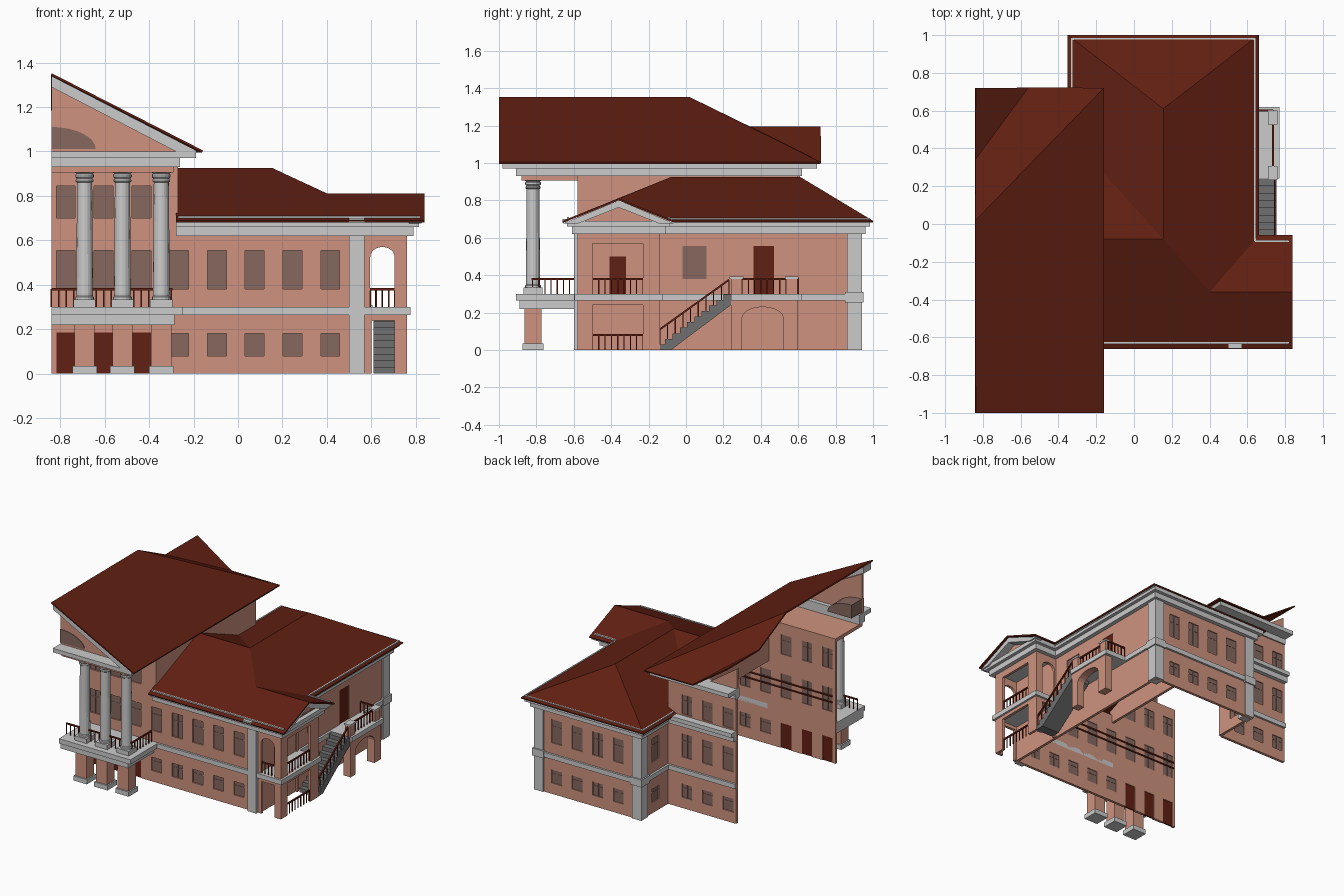
import bpy, bmesh, math
from mathutils import Vector

if "Cube" in bpy.data.objects:
    bpy.data.objects.remove(bpy.data.objects["Cube"])


def mat(name, c):
    m = bpy.data.materials.new(name)
    m.diffuse_color = (*c, 1)
    m.use_nodes = True
    m.node_tree.nodes["Principled BSDF"].inputs["Base Color"].default_value = m.diffuse_color
    return m


SALMON = mat("plaster", (0.62, 0.29, 0.21))
RED = mat("roof_red", (0.12, 0.014, 0.006))
GLASS = mat("glass", (0.24, 0.14, 0.115))
STONE = mat("dark_stone", (0.16, 0.16, 0.16))


def finish(name, bm, m=None, thick=0, offset=0):
    bmesh.ops.recalc_face_normals(bm, faces=bm.faces)
    me = bpy.data.meshes.new(name)
    bm.to_mesh(me)
    bm.free()
    ob = bpy.data.objects.new(name, me)
    bpy.context.collection.objects.link(ob)
    if m:
        me.materials.append(m)
    if thick:
        s = ob.modifiers.new("thickness", 'SOLIDIFY')
        s.thickness, s.offset = thick, offset
    return ob


def boxes(name, items, m=None):
    """Each item: x0, x1, y0, y1, z0, z1"""
    bm = bmesh.new()
    for x0, x1, y0, y1, z0, z1 in items:
        vs = bmesh.ops.create_cube(bm, size=1)['verts']
        for v in vs:
            v.co = Vector(((x0 + x1) / 2 + v.co.x * (x1 - x0), (y0 + y1) / 2 + v.co.y * (y1 - y0),
                           (z0 + z1) / 2 + v.co.z * (z1 - z0)))
    return finish(name, bm, m)


def put(axis, u, p, z):
    return (u, p, z) if axis == 'x' else (p, u, z)


def prism(name, pts, axis, p0, p1, m=None):
    """Profile in (u, z), extruded across the wall from p0 to p1"""
    bm = bmesh.new()
    f = bm.faces.new([bm.verts.new(put(axis, u, p0, z)) for u, z in pts])
    r = bmesh.ops.extrude_face_region(bm, geom=[f])
    d = Vector(put(axis, 0, p1 - p0, 0))
    bmesh.ops.translate(bm, vec=d, verts=[v for v in r['geom'] if isinstance(v, bmesh.types.BMVert)])
    return finish(name, bm, m)


def wall(name, axis, p, u0, u1, z0, z1, holes=()):
    """Thin wall running along one axis with rectangular holes"""
    us = sorted({u0, u1, *[v for h in holes for v in h[:2]]})
    zs = sorted({z0, z1, *[v for h in holes for v in h[2:]]})
    bm = bmesh.new()
    for a, b in zip(us, us[1:]):
        for c, d in zip(zs, zs[1:]):
            mu, mz = (a + b) / 2, (c + d) / 2
            if not any(h[0] < mu < h[1] and h[2] < mz < h[3] for h in holes):
                bm.faces.new([bm.verts.new(put(axis, u, p, z)) for u, z in ((a, c), (b, c), (b, d), (a, d))])
    bmesh.ops.remove_doubles(bm, verts=bm.verts, dist=1e-5)
    return finish(name, bm, SALMON, 0.02)


def slab(axis, u0, u1, p0, p1, z0, z1):
    return (u0, u1, p0, p1, z0, z1) if axis == 'x' else (p0, p1, u0, u1, z0, z1)


def windows(name, axis, p, holes):
    """Recessed panes with a cross of dark glazing bars"""
    boxes(name + "_panes", [slab(axis, h[0], h[1], p - .003, p + .003, h[2], h[3]) for h in holes], GLASS)
    bars = []
    for a, b, c, d in holes:
        bars.append(slab(axis, (a + b) / 2 - .003, (a + b) / 2 + .003, p - .005, p + .005, c, d))
        bars.append(slab(axis, a, b, p - .005, p + .005, c + (d - c) * .68, c + (d - c) * .68 + .005))
    boxes(name + "_bars", bars, GLASS)


def row(cs, z0, z1, w=.085):
    return [(c - w / 2, c + w / 2, z0, z1) for c in cs]


def railing(name, a, b, n=6, h=.08):
    """Handrail and balusters from a to b (may slope)"""
    a, b = Vector(a), Vector(b)
    bm = bmesh.new()
    def bar(p, q, w):
        vs = bmesh.ops.create_cube(bm, size=1)['verts']
        d = q - p
        rot = d.to_track_quat('Z', 'Y')
        for v in vs:
            v.co = (p + q) / 2 + rot @ Vector((v.co.x * w, v.co.y * w, v.co.z * d.length))
    up = Vector((0, 0, h))
    bar(a + up, b + up, .01)
    for i in range(n + 1):
        p = a.lerp(b, i / n)
        bar(p, p + up, .006)
    finish(name, bm, RED)


# front wall: doors, three window storeys
LOW, MID, TOP = (.08, .18), (.38, .555), (.70, .845)
C3, C4 = (-.775, -.605, -.435), (-.095, .075, .245, .415)
doors = row(C3, 0, .185)
f_win = row((-.265,) + C4, *LOW) + row(C3 + (-.265,) + C4, *MID)
wall("front_wall", 'x', -.57, -.84, .575, 0, .68, f_win + doors)
windows("front_windows", 'x', -.568, f_win)
boxes("front_doors", [slab('x', a, b, -.575, -.565, c, d) for a, b, c, d in doors], RED)
wall("front_upper_wall", 'x', -.57, -.84, -.28, .68, .93, row(C3, *TOP))
windows("front_upper_windows", 'x', -.568, row(C3, *TOP))
boxes("inner_rods", [(-.82, .12, -.553, -.547, z, z + .01) for z in (.45, .495)], RED)

# rear walls
n_win = row(C4, *LOW) + row(C4, *MID)
wall("north_wall", 'x', .92, -.27, .575, 0, .68, n_win)
windows("north_windows", 'x', .92, n_win)
b_win = row(C3, *LOW) + row(C3, *MID) + row(C3, *TOP)
wall("centre_back_wall", 'x', .60, -.84, -.28, 0, .93, b_win)
windows("centre_back_windows", 'x', .60, b_win)
w_win = row((.76,), *LOW) + row((.76,), *MID)
wall("west_wall", 'y', -.27, .60, .92, 0, .68, w_win)
windows("west_windows", 'y', -.27, w_win)
wall("centre_side_upper_wall", 'y', -.28, -.58, .60, .62, .93)

# east wall with door and window
e_win = [(-.02, .11, .38, .555)]
e_door = [(.36, .47, .3, .555), (-.41, -.32, .3, .5)]
wall("east_wall", 'y', .575, -.57, .92, 0, .68, e_win + e_door)
windows("east_window", 'y', .575, e_win)
boxes("east_doors", [slab('y', a, b, .57, .58, c, d) for a, b, c, d in e_door], RED)

# loggia at the east end
low, high = (.60, .705, 0, .24), (.595, .705, .3, .57)
for nm, y in (("loggia_front", -.57), ("loggia_back", -.15)):
    wall(nm, 'x', y, .575, .76, 0, .68, [low, high])
    for s in (-1, 1):
        arc = [(.65 + s * .055 * math.cos(t * math.pi / 12), .525 + .045 * math.sin(t * math.pi / 12)) for t in range(7)]
        prism(nm + "_arch", arc + [(.65 + s * .055, .57)], 'x', y - .01, y + .01, SALMON)
wall("loggia_side", 'y', .75, -.57, -.15, 0, .68, [(-.5, -.23, 0, .24), (-.5, -.23, .3, .57)])
boxes("loggia_floors", [(.575, .76, -.57, -.15, .265, .3), (.575, .76, -.57, -.15, .62, .64)])
railing("loggia_rail_low", (.75, -.5, 0), (.75, -.23, 0), 8)
railing("loggia_rail_high", (.75, -.5, .3), (.75, -.23, .3), 8)
railing("loggia_rail_front", (.595, -.57, .3), (.705, -.57, .3), 4)


# mouldings around the walls: floor band and stepped cornice
def trim(name, o, z0, z1):
    k = .035
    y0, y1, x1, xl = -.58 - o, .93 + o, .585 + o, .76 + o
    boxes(name, [(-.28, xl, y0, y0 + k, z0, z1), (xl - k, xl, y0, -.14 + o, z0, z1),
                 (x1 - k, xl, -.14 + o - k, -.14 + o, z0, z1), (x1 - k, x1, -.14, y1, z0, z1),
                 (-.28 - o, x1, y1 - k, y1, z0, z1), (-.28 - o, -.28 - o + k, .61, y1, z0, z1),
                 (-.84, -.28, .61, .61 + o, z0, z1)])


trim("floor_band", .015, .265, .3)
trim("lower_cornice", .03, .62, .66)
trim("upper_cornice", .055, .66, .69)

# corner pilasters
boxes("pilasters", [(.5, .57, -.6, -.57, 0, .69), (.52, .595, .86, .94, 0, .66), (-.29, -.215, .86, .94, 0, .66),
                    (.51, .605, .85, .95, .255, .31), (-.30, -.205, .85, .95, .255, .31)])


# roofs
def roof(name, pts, faces):
    bm = bmesh.new()
    vs = [bm.verts.new(p) for p in pts]
    for f in faces:
        bm.faces.new([vs[i] for i in f])
    return finish(name, bm, RED, .01)


e, t = .685, .92
roof("wing_roof",
     [(-.28, -.66, e), (.84, -.66, e), (.84, -.36, .805), (.40, -.36, .805), (.155, -.08, t), (-.28, -.08, t),
      (.84, -.06, e), (.66, -.06, e), (.66, 1, e), (.155, .61, t), (-.35, 1, e), (-.35, .48, e)],
     [(0, 1, 2, 3, 4, 5), (2, 6, 7, 3), (4, 3, 7, 8, 9), (8, 10, 9), (9, 10, 11, 4), (4, 11, 5)])
roof("main_roof",
     [(-.84, -1, 1.347), (-.16, -1, 1), (-.16, .72, 1), (-.84, .02, 1.347), (-.84, .34, 1.19), (-.56, .72, 1),
      (-.84, .72, 1.19)],
     [(0, 1, 2, 3), (3, 2, 5, 4), (4, 5, 6)])
boxes("gutters", [(-.27, .82, -.635, -.625, .68, .71), (.635, .645, -.09, .98, .68, .705), (.64, .82, -.095, -.085, .68, .71),
                  (-.335, .645, .975, .985, .68, .705), (-.335, -.325, .62, .98, .68, .705), (.50, .57, -.66, -.63, .68, .70)])

# east pediment
prism("east_tympanum", [(-.60, .69), (-.12, .69), (-.36, .785)], 'y', .755, .77, SALMON)
for s in (-1, 1):
    prism("east_raking_cornice", [(-.36 + s * .3, .675), (-.36, .80), (-.36, .762), (-.36 + s * .22, .675)], 'y', .77, .825)

# main entablature and pediment
boxes("entablature_core", [(-.84, -.29, -.88, -.58, .905, .93)], SALMON)
for nm, o, y0, y1, z0, z1 in (("main_cornice_low", -.26, -.91, .62, .93, .97), ("main_cornice_high", -.19, -.98, .70, .97, 1.0)):
    boxes(nm, [(-.84, o, y0, -.84, z0, z1), (-.31, o, y0, y1, z0, z1), (-.84, o, .57, y1, z0, z1)])
tri = [(-.84, 1.0), (-.27, 1.0), (-.84, 1.295)]
prism("front_tympanum", tri, 'x', -.89, -.87, SALMON)
prism("back_tympanum", [(-.84, 1.0), (-.62, 1.0), (-.84, 1.15)], 'x', .58, .60, SALMON)
prism("front_raking_cornice", [(-.84, 1.34), (-.18, 1.0), (-.28, 1.0), (-.84, 1.29)], 'x', -.98, -.89)
lun = [(-.84 + .20 * math.sin(i * math.pi / 16), 1.01 + .10 * math.cos(i * math.pi / 16)) for i in range(9)]
prism("lunette", [(-.84, 1.01)] + lun[::-1], 'x', -.893, -.75, GLASS)

# portico: balcony, piers, columns
boxes("balcony", [(-.84, -.25, -.91, -.57, .265, .3), (-.84, -.285, -.89, -.57, .22, .265)])
prof = [(0, .33), (.042, .33), (.042, .345), (.037, .35), (.038, .36), (.034, .86), (.04, .865), (.04, .872), (.035, .878),
        (.042, .885), (.042, .895), (.036, .9), (.044, .905), (.044, .912), (0, .912)]
for cx in (-.69, -.52, -.345):
    cy = -.818
    boxes("pier", [(cx - .045, cx + .045, cy - .045, cy + .045, .03, .23)], SALMON)
    boxes("pier_foot", [(cx - .055, cx + .055, cy - .055, cy + .055, 0, .035),
                        (cx - .05, cx + .05, cy - .05, cy + .05, .3, .333)])
    bm = bmesh.new()
    vs = [bm.verts.new((cx + r, cy, z)) for r, z in prof]
    es = [bm.edges.new(p) for p in zip(vs, vs[1:])]
    bmesh.ops.spin(bm, geom=vs + es, cent=(cx, cy, 0), axis=(0, 0, 1), angle=math.tau, steps=16)
    bmesh.ops.remove_doubles(bm, verts=bm.verts, dist=1e-5)
    finish("column", bm)
railing("balcony_rail_front", (-.84, -.82, .3), (-.30, -.82, .3), 16)
railing("balcony_rail_side", (-.30, -.82, .3), (-.30, -.59, .3), 7)

# terrace, arch and stairs on the east side
boxes("terrace", [(.58, .77, .24, .62, .265, .3)], None)
arch = [(.30 + .11 * (1 - math.cos(i * math.pi / 10)), .17 + .06 * math.sin(i * math.pi / 10)) for i in range(11)]
prism("terrace_arch", [(.24, 0), (.24, .265), (.6, .265), (.6, 0), (.52, 0)] + arch[::-1] + [(.30, 0)], 'y', .70, .76, SALMON)
boxes("terrace_posts", [(.715, .755, y - .03, y + .03, .3, .38) for y in (.27, .565)], SALMON)
boxes("post_caps", [(.71, .76, y - .037, y + .037, .38, .392) for y in (.27, .565)])
railing("terrace_rail", (.735, .3, .3), (.735, .535, .3), 7)
railing("terrace_rail_end", (.735, .6, .3), (.59, .6, .3), 5)
N, dy, dz = 10, .039, .0297
steps = [(-.15, 0)]
for i in range(N):
    steps += [(-.15 + i * dy, (i + 1) * dz), (-.15 + (i + 1) * dy, (i + 1) * dz)]
prism("stairs", steps + [(.24, .24), (-.08, 0)], 'y', .61, .755, STONE)
railing("stair_rail", (.745, -.14, .03), (.745, .23, .295), 9)
